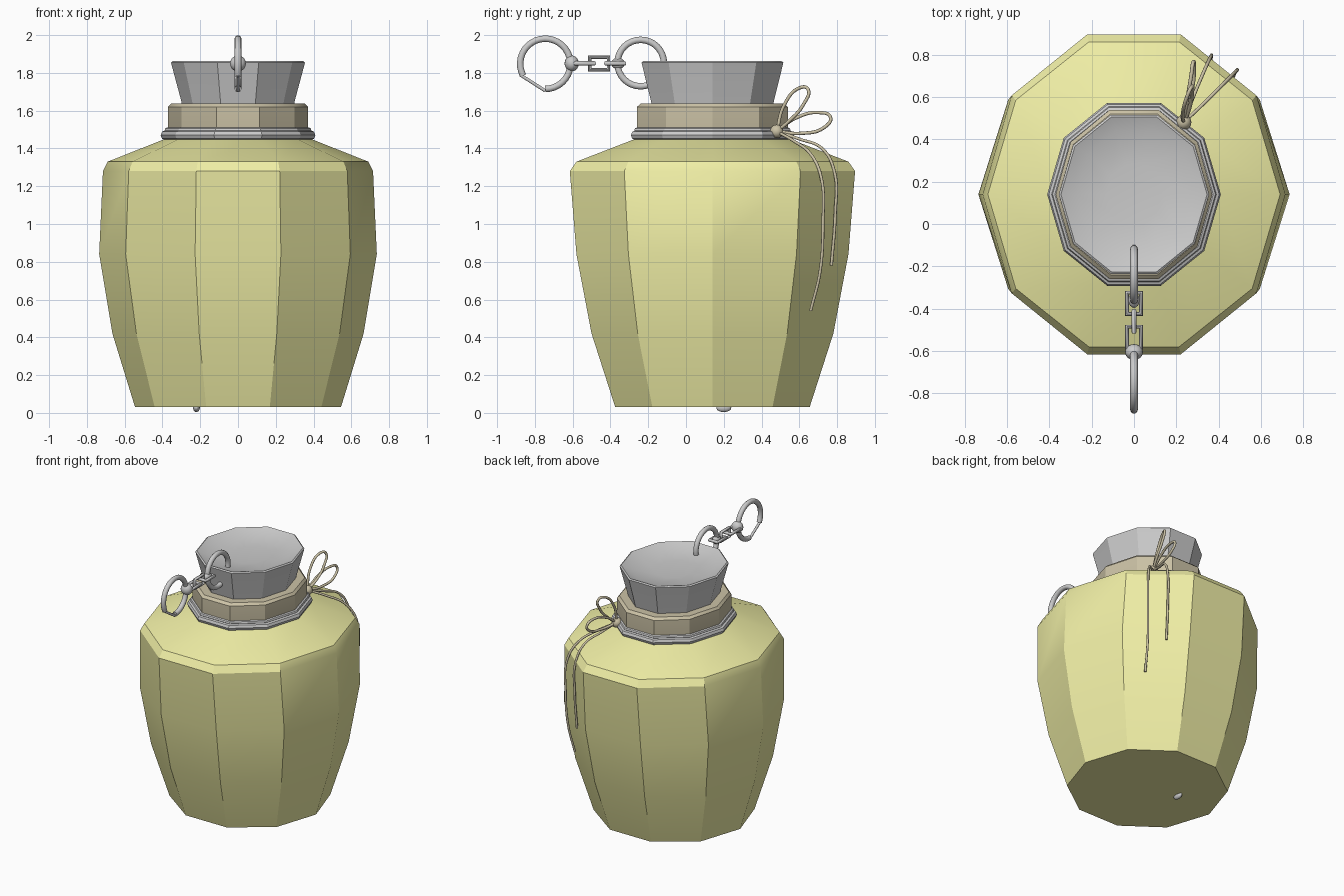
import bpy, bmesh, math
from math import sin, cos, radians, tau

if "Cube" in bpy.data.objects:
    bpy.data.objects.remove(bpy.data.objects["Cube"])

CY = 0.14  # jar axis position in y


def material(name, rgb):
    m = bpy.data.materials.new(name)
    m.diffuse_color = (*rgb, 1)
    m.use_nodes = True
    m.node_tree.nodes["Principled BSDF"].inputs["Base Color"].default_value = m.diffuse_color
    return m


YELLOW = material("yellow_glaze", (0.87, 0.86, 0.38))
BEIGE = material("beige_cloth", (0.60, 0.54, 0.38))


def finish(ob, mat, angle=30):
    if mat:
        ob.data.materials.append(mat)
    bpy.ops.object.select_all(action='DESELECT')
    ob.select_set(True)
    bpy.context.view_layer.objects.active = ob
    bpy.ops.object.shade_smooth_by_angle(angle=radians(angle))
    return ob


def loft(name, rings, mat=None, closed=False):
    """Ten-sided stack of (x radius, y radius, z) rings."""
    bm = bmesh.new()
    n = 10
    loops = [[bm.verts.new((rx * cos(tau * i / n), CY + ry * sin(tau * i / n), z))
              for i in range(n)] for rx, ry, z in rings]
    pairs = list(zip(loops, loops[1:]))
    if closed:
        pairs.append((loops[-1], loops[0]))
    else:
        bm.faces.new(loops[0][::-1])
        bm.faces.new(loops[-1])
    for a, b in pairs:
        for i in range(n):
            j = (i + 1) % n
            bm.faces.new((a[i], a[j], b[j], b[i]))
    bmesh.ops.recalc_face_normals(bm, faces=bm.faces)
    me = bpy.data.meshes.new(name)
    bm.to_mesh(me)
    bm.free()
    ob = bpy.data.objects.new(name, me)
    bpy.context.collection.objects.link(ob)
    return finish(ob, mat)


def tube(name, pts, r, mat=None, cyclic=False, smooth=True, res=3):
    cu = bpy.data.curves.new(name, 'CURVE')
    cu.dimensions = '3D'
    cu.bevel_depth = r
    cu.bevel_resolution = res
    cu.use_fill_caps = True
    cu.resolution_u = 8
    s = cu.splines.new('BEZIER' if smooth else 'POLY')
    if smooth:
        s.bezier_points.add(len(pts) - 1)
        for p, co in zip(s.bezier_points, pts):
            p.co = co
            p.handle_left_type = p.handle_right_type = 'AUTO'
    else:
        s.points.add(len(pts) - 1)
        for p, co in zip(s.points, pts):
            p.co = (*co, 1)
    s.use_cyclic_u = cyclic
    ob = bpy.data.objects.new(name, cu)
    bpy.context.collection.objects.link(ob)
    bpy.ops.object.select_all(action='DESELECT')
    ob.select_set(True)
    bpy.context.view_layer.objects.active = ob
    bpy.ops.object.convert(target='MESH')
    return finish(bpy.context.object, mat, 50)


def ball(name, loc, scale, mat=None):
    bpy.ops.mesh.primitive_uv_sphere_add(segments=16, ring_count=10, radius=1, location=loc)
    ob = bpy.context.object
    ob.name = name
    ob.scale = scale
    return finish(ob, mat, 60)


# Jar body with sloping shoulder
loft("jar_body", [(.545, .541, .03), (.665, .673, .42), (.735, .757, .84),
                  (.715, .794, 1.28), (.69, .757, 1.33), (.40, .445, 1.445),
                  (.34, .38, 1.46)], YELLOW)

# Cloth collar
loft("neck_collar", [(.36, .41, 1.43), (.37, .42, 1.50), (.37, .42, 1.62),
                     (.355, .40, 1.637), (.29, .33, 1.637)], BEIGE)

# Two stacked cords round the neck
for name, rx, ry, z, r in (("lower_cord", .384, .428, 1.47, .026),
                           ("upper_cord", .374, .420, 1.496, .015)):
    loft(name, [(rx + r * cos(tau * k / 8), ry + r * sin(tau * k / 8 + tau / 4),
                 z + r * sin(tau * k / 8)) for k in range(8)], closed=True)

# Flared stopper with dished top
loft("stopper", [(.29, .33, 1.60), (.30, .342, 1.65), (.355, .395, 1.855),
                 (.345, .385, 1.862), (.27, .32, 1.835), (.13, .15, 1.82)])


# Chain from stopper to clasp
def arc(cy, cz, r, a0, a1, n):
    return [(0, cy + r * cos(radians(a0 + (a1 - a0) * k / n)),
             cz + r * sin(radians(a0 + (a1 - a0) * k / n))) for k in range(n + 1)]


tube("stopper_ring", arc(-.24, 1.852, .123, 0, 360, 32)[:-1], .018, cyclic=True, smooth=False)
ball("ring_bead", (0, -.36, 1.85), (.026, .036, .03))
for i, (y, flat) in enumerate(((-.375, True), (-.46, False), (-.535, True))):
    h, w = .05, .033
    q = [(-h, -w), (-h, w), (h, w), (h, -w)]
    pts = [(b, y + a, 1.85) if flat else (0, y + a, 1.85 + b) for a, b in q]
    tube(f"chain_link_{i + 1}", pts, .012, cyclic=True, smooth=False, res=2)
ball("clasp_bead", (0, -.605, 1.85), (.042, .038, .042))
tube("clasp_ring", arc(-.745, 1.848, .133, -90, 208, 28), .018, smooth=False)
tube("clasp_gate", [(0, -.878, 1.79), (0, -.745, 1.705)], .009, smooth=False)

# Twine knot, bow loops and tails
K = (.235, .48, 1.49)
ball("twine_knot", K, (.036, .036, .036), BEIGE)
tube("bow_loop_upper", [K, (.23, .52, 1.63), (.25, .60, 1.72), (.27, .645, 1.715),
                        (.275, .62, 1.63), (.26, .54, 1.54), K], .009, BEIGE)
tube("bow_loop_side", [K, (.25, .58, 1.56), (.27, .70, 1.59), (.28, .765, 1.565),
                       (.285, .73, 1.51), (.27, .61, 1.48), K], .009, BEIGE)
tube("twine_tail_short", [K, (.28, .60, 1.45), (.33, .72, 1.40), (.36, .785, 1.28),
                          (.365, .79, 1.05), (.36, .77, .78)], .008, BEIGE)
tube("twine_tail_long", [K, (.33, .57, 1.44), (.42, .66, 1.37), (.475, .715, 1.25),
                         (.485, .725, 1.0), (.475, .71, .75), (.455, .66, .54)], .008, BEIGE)

# Small stud under the base
ball("base_stud", (-.22, .20, .028), (.018, .04, .024))
